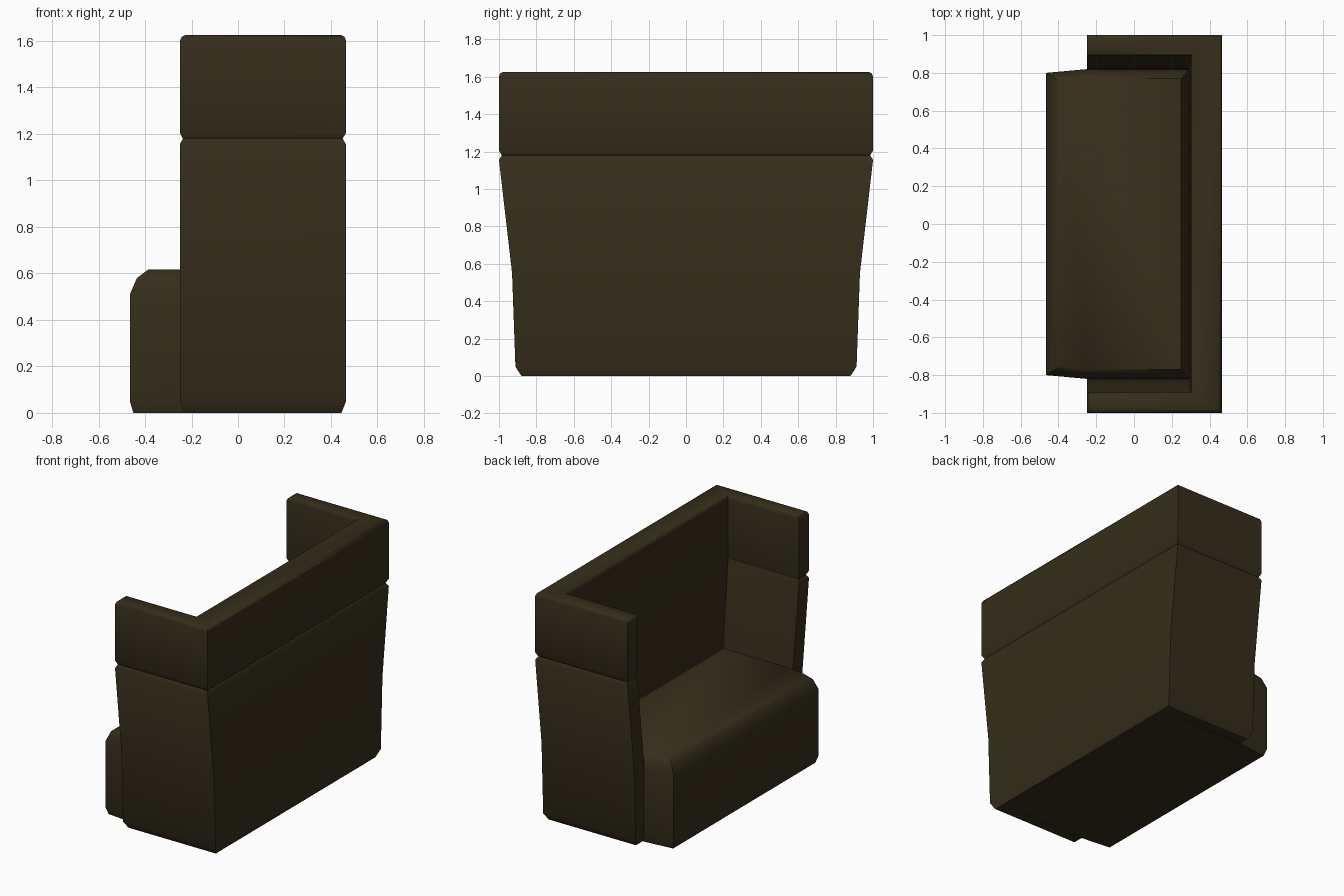
import bpy, bmesh, math

if "Cube" in bpy.data.objects:
    bpy.data.objects.remove(bpy.data.objects["Cube"])

mat = bpy.data.materials.new("dark_brown_fabric")
mat.diffuse_color = (0.036, 0.027, 0.011, 1)
mat.use_nodes = True
mat.node_tree.nodes["Principled BSDF"].inputs["Base Color"].default_value = mat.diffuse_color


def loft(name, rings, caps):
    """Skin a stack of horizontal rings and close it with the given cap faces."""
    bm = bmesh.new()
    rows = [[bm.verts.new(p) for p in ring] for ring in rings]
    n = len(rows[0])
    for a, b in zip(rows, rows[1:]):
        for i in range(n):
            j = (i + 1) % n
            bm.faces.new((a[i], a[j], b[j], b[i]))
    for row in (rows[0], rows[-1]):
        for cap in caps:
            bm.faces.new([row[i] for i in cap])
    bmesh.ops.recalc_face_normals(bm, faces=bm.faces[:])
    mesh = bpy.data.meshes.new(name)
    bm.to_mesh(mesh)
    bm.free()
    mesh.materials.append(mat)
    ob = bpy.data.objects.new(name, mesh)
    bpy.context.collection.objects.link(ob)
    bpy.ops.object.select_all(action='DESELECT')
    ob.select_set(True)
    bpy.context.view_layer.objects.active = ob
    bpy.ops.object.shade_smooth_by_angle(angle=math.radians(50))
    return ob


def u_ring(z, front, back, outer, inner_back, inner):
    """U-shaped plan: two arms joined by a back panel."""
    half = [(front, outer), (back, outer)]
    inside = [(inner_back, inner), (front, inner)]
    plan = half + [(x, -y) for x, y in reversed(half)]
    plan += [(x, -y) for x, y in reversed(inside)] + inside
    return [(x, y, z) for x, y in plan]


def seat_ring(z, front, front_w, side_w, back):
    """Seat plan, slightly narrower where it sticks out in front of the arms."""
    half = [(front, front_w), (-0.25, side_w), (back, side_w)]
    return [(x, y, z) for x, y in half + [(x, -y) for x, y in reversed(half)]]


u_caps = [(0, 1, 6, 7), (1, 2, 5, 6), (2, 3, 4, 5)]

# Lower shell: flared arms and back
loft("lower_shell", [u_ring(*r) for r in (
    (0.00, -0.23, 0.445, 0.88, 0.29, 0.81),
    (0.05, -0.25, 0.465, 0.912, 0.29, 0.81),
    (0.55, -0.25, 0.465, 0.93, 0.29, 0.82),
    (1.155, -0.25, 0.465, 1.00, 0.30, 0.89),
    (1.18, -0.237, 0.45, 0.985, 0.305, 0.897),
)], u_caps)

# Upper band: straight padded rim
loft("upper_band", [u_ring(*r) for r in (
    (1.18, -0.237, 0.45, 0.985, 0.305, 0.897),
    (1.205, -0.25, 0.465, 1.00, 0.30, 0.89),
    (1.60, -0.25, 0.465, 1.00, 0.30, 0.89),
    (1.618, -0.242, 0.458, 0.993, 0.303, 0.894),
    (1.625, -0.227, 0.443, 0.978, 0.31, 0.90),
)], u_caps)

# Seat block with rounded front and softened sides
loft("seat", [seat_ring(*r) for r in (
    (0.00, -0.45, 0.785, 0.805, 0.29),
    (0.05, -0.465, 0.80, 0.82, 0.29),
    (0.51, -0.465, 0.80, 0.82, 0.29),
    (0.58, -0.435, 0.78, 0.80, 0.275),
    (0.617, -0.385, 0.75, 0.77, 0.25),
)], [(0, 1, 4, 5), (1, 2, 3, 4)])
